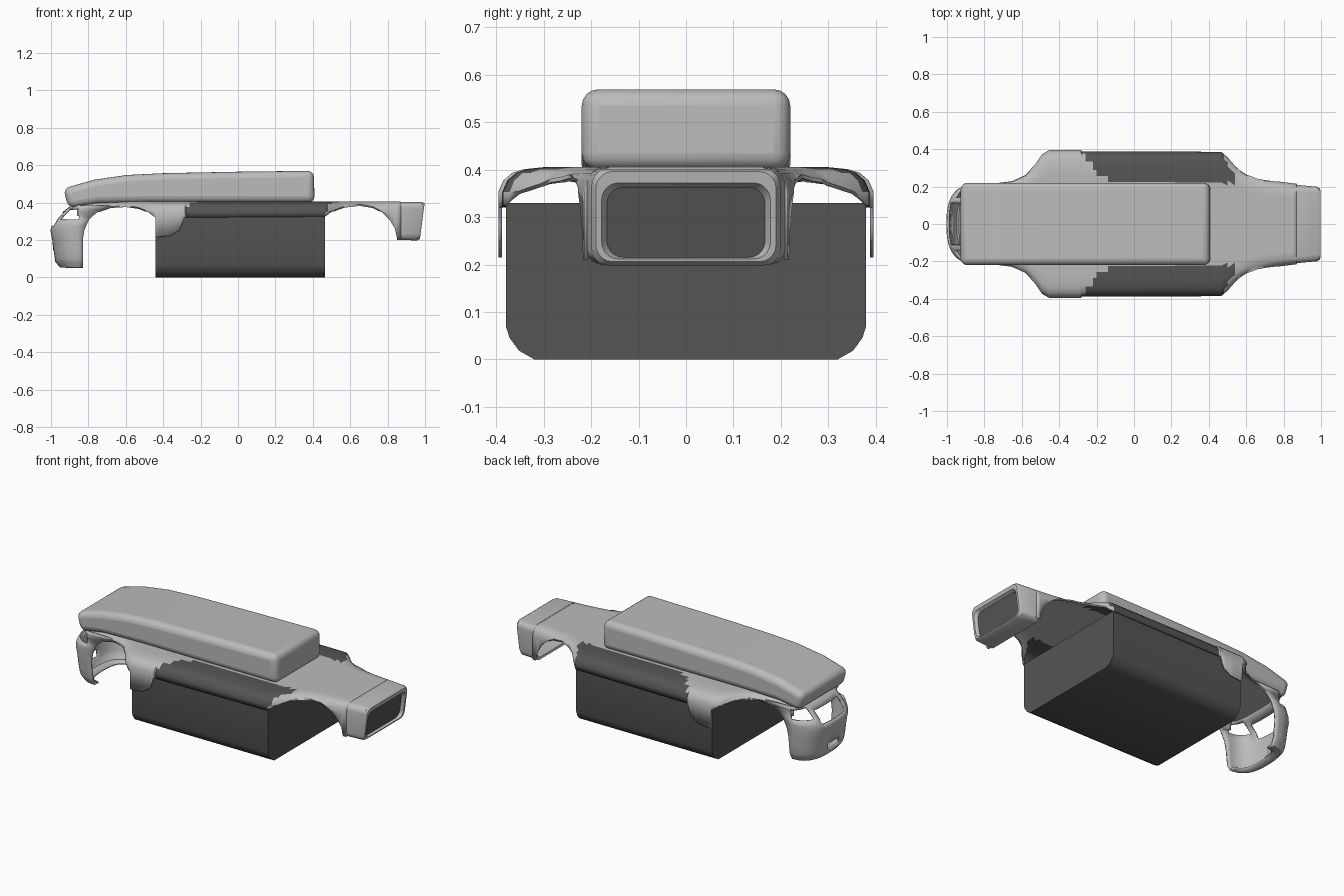
import bpy, bmesh, math

if "Cube" in bpy.data.objects:
    bpy.data.objects.remove(bpy.data.objects["Cube"])

dark = bpy.data.materials.new("dark_panel")
dark.diffuse_color = (0.09, 0.09, 0.09, 1)
dark.use_nodes = True
dark.node_tree.nodes["Principled BSDF"].inputs["Base Color"].default_value = dark.diffuse_color
light = bpy.data.materials.new("light_shell")
light.diffuse_color = (0.5, 0.5, 0.5, 1)
light.use_nodes = True
light.node_tree.nodes["Principled BSDF"].inputs["Base Color"].default_value = light.diffuse_color


def make(name, verts, faces, mat=light, angle=35, thick=0, bevel=0):
    me = bpy.data.meshes.new(name)
    me.from_pydata(verts, [], faces)
    bm = bmesh.new()
    bm.from_mesh(me)
    bmesh.ops.recalc_face_normals(bm, faces=bm.faces)
    bm.to_mesh(me)
    bm.free()
    ob = bpy.data.objects.new(name, me)
    bpy.context.collection.objects.link(ob)
    me.materials.append(mat)
    if thick:
        m = ob.modifiers.new("thickness", 'SOLIDIFY')
        m.thickness, m.offset = thick, 0
    if bevel:
        m = ob.modifiers.new("rounding", 'BEVEL')
        m.width, m.segments, m.angle_limit = bevel, 4, math.radians(40)
    bpy.ops.object.select_all(action='DESELECT')
    ob.select_set(True)
    bpy.context.view_layer.objects.active = ob
    bpy.ops.object.shade_smooth_by_angle(angle=math.radians(angle))
    return ob


def lerp(table, x):
    for (a, u), (b, v) in zip(table, table[1:]):
        if x <= b:
            return u + (v - u) * max(0, x - a) / (b - a)
    return table[-1][1]


def grid_faces(rows, cols, closed=False, keep=lambda i, j: True):
    return [(i * cols + j, i * cols + (j + 1) % cols,
             (i + 1) * cols + (j + 1) % cols, (i + 1) * cols + j)
            for i in range(rows - 1) for j in range(cols if closed else cols - 1) if keep(i, j)]


def prism(name, profile, place, a, b, **kw):
    n = len(profile)
    verts = [place(p, s) for s in (a, b) for p in profile]
    faces = grid_faces(2, n, True) + [tuple(range(n)), tuple(range(n, 2 * n))]
    return make(name, verts, faces, **kw)


# Long cushion, extruded sideways from its side profile
prism("seat", [(-0.905, 0.37), (-0.75, 0.395), (-0.5, 0.4), (0.41, 0.4), (0.405, 0.57),
               (0.0, 0.565), (-0.4, 0.557), (-0.6, 0.547), (-0.77, 0.522), (-0.935, 0.475)],
      lambda p, s: (p[0], s, p[1]), -0.22, 0.22, bevel=0.035)

# Dark central hull with rounded lower edges
half = [(0.38, 0.33), (0.38, 0.07), (0.372, 0.045), (0.352, 0.018), (0.32, 0.0)]
prism("hull", half + [(-y, z) for y, z in reversed(half)],
      lambda p, s: (s, p[0], p[1]), -0.44, 0.465, mat=dark)

# Thin upper shell: plan width and lower edge (with wheel arches) along x
width = [(-0.86, 0.205), (-0.72, 0.218), (-0.65, 0.23), (-0.58, 0.262), (-0.53, 0.315),
         (-0.49, 0.37), (-0.45, 0.392), (-0.285, 0.392), (-0.28, 0.384), (0.465, 0.382),
         (0.5, 0.352), (0.55, 0.298), (0.6, 0.265), (0.66, 0.242), (0.75, 0.226), (0.87, 0.211)]
lower = [(-0.86, 0.33), (-0.8, 0.31), (-0.75, 0.35), (-0.68, 0.375), (-0.6, 0.38), (-0.53, 0.37),
         (-0.48, 0.35), (-0.442, 0.32), (-0.44, 0.215), (-0.36, 0.223), (-0.31, 0.255),
         (-0.287, 0.32), (0.465, 0.325), (0.5, 0.352), (0.57, 0.377), (0.65, 0.386), (0.72, 0.375),
         (0.77, 0.35), (0.81, 0.31), (0.84, 0.26), (0.85, 0.21), (0.87, 0.21)]
xs = sorted({x for x, _ in width + lower} | {round(-0.84 + 0.02 * i, 3) for i in range(85)})
verts = []
for x in xs:
    w, lo = lerp(width, x), lerp(lower, x)
    r = min(0.05, w * 0.13)
    prof = [(w * k / 12, 0.402) for k in range(0, 10)]
    prof += [(w - r, 0.397), (w - r * 0.55, 0.39), (w - r * 0.2, 0.375), (w, 0.352), (w, 0)]
    prof = [(y, max(z, lo)) for y, z in prof]
    verts += [(x, -y, z) for y, z in reversed(prof[1:])] + [(x, y, z) for y, z in prof]
cols = len(verts) // len(xs)
shell = make("upper_shell", verts, grid_faces(len(xs), cols), thick=0.008)
shell.data.materials.append(dark)
for f in shell.data.polygons:
    x, y, _ = f.center
    edge = 0.22 + 0.17 * (max(0, -0.08 - x) / 0.2) ** 2
    if -0.285 < x < 0.47 + (0.38 - abs(y)) * 0.5 and abs(y) > edge:
        f.material_index = 1

# Hollow nose: U-shaped outlines stacked in z (z, front x, back x, half width)
levels = [(0.055, -0.90, -0.83, 0.14), (0.058, -0.95, -0.83, 0.175), (0.085, -0.972, -0.83, 0.19),
          (0.1, -0.976, -0.83, 0.195), (0.14, -0.982, -0.83, 0.2), (0.2, -0.988, -0.83, 0.207),
          (0.25, -0.998, -0.822, 0.21), (0.275, -0.992, -0.812, 0.212), (0.31, -0.97, -0.795, 0.213),
          (0.345, -0.935, -0.76, 0.213), (0.365, -0.91, -0.72, 0.214), (0.385, -0.88, -0.68, 0.214)]
N = 36
verts = []
for z, xf, xb, w in levels:
    for j in range(N + 1):
        t = math.pi * (j / N - 0.5)
        s, c = math.sin(t), max(0, math.cos(t))
        xm = min(xb, -0.83)
        k = c ** 0.75
        x = xm - (xm - xf) * k
        if j in (0, N):
            x = xb
        verts.append((x, math.copysign(abs(s) ** 0.75 * w, s), z))


def nose_solid(i, j):
    q = [verts[i * (N + 1) + j], verts[(i + 1) * (N + 1) + j + 1]]
    x, y, z = [(a + b) / 2 for a, b in zip(*q)]
    grille = 0.275 < z < 0.345 and abs(y) < 0.11
    lamp = 0.31 < z < 0.365 and abs(y) > 0.145 and x < -0.85
    intake = 0.1 < z < 0.14 and abs(y) < 0.06
    return not (grille or lamp or intake)


make("nose", verts, grid_faces(len(levels), N + 1, keep=nose_solid), thick=0.01)


# Tail end: rounded frame around a recessed dark panel
def ring(x, hw, z0, z1, r):
    pts = []
    for q, (sy, sz) in enumerate([(1, 1), (-1, 1), (-1, -1), (1, -1)]):
        cy, cz = sy * (hw - r), (z1 - r if sz > 0 else z0 + r)
        for k in range(6):
            a = math.pi / 2 * (q + k / 5)
            y, z = cy + r * math.cos(a), cz + r * math.sin(a)
            slant = 0.13 * (z - 0.4) if x > 0.9 else 0
            pts.append((x + slant, y, z))
    return pts


rings = [ring(0.855, 0.19, 0.21, 0.39, 0.03), ring(0.85, 0.211, 0.2, 0.403, 0.035),
         ring(0.985, 0.199, 0.198, 0.402, 0.035), ring(0.998, 0.19, 0.206, 0.396, 0.035),
         ring(0.998, 0.178, 0.212, 0.372, 0.035), ring(0.98, 0.167, 0.215, 0.363, 0.035)]
make("tail_frame", sum(rings, []), grid_faces(len(rings), 24, True))
make("tail_panel", rings[-1], [tuple(range(24))], mat=dark)
